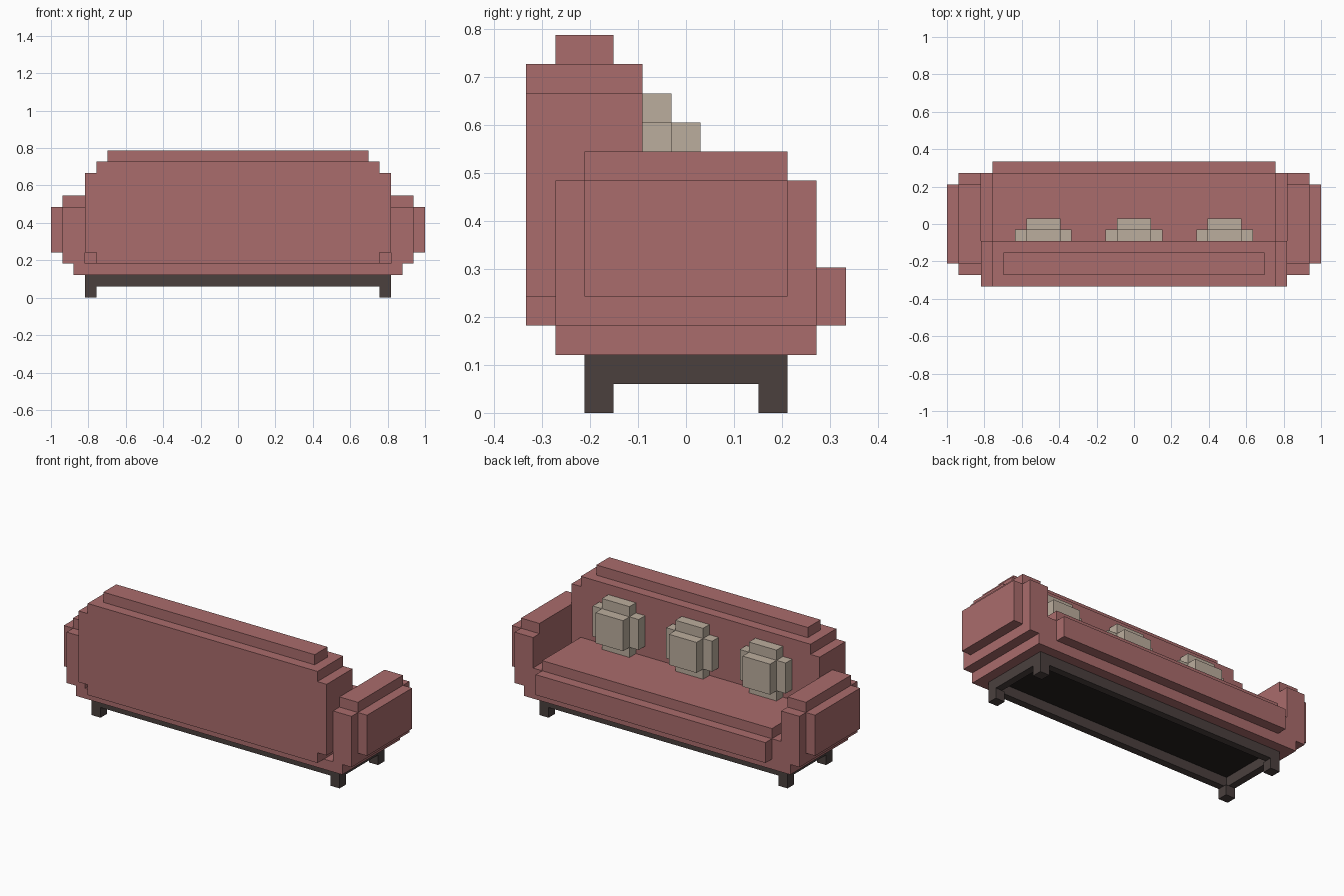
import bpy, bmesh
from mathutils import Vector

U = 2 / 33  # one block of the stepped grid

cube = bpy.data.objects.get("Cube")
if cube:
    bpy.data.objects.remove(cube, do_unlink=True)


def material(name, rgb):
    m = bpy.data.materials.new(name)
    m.use_nodes = True
    m.diffuse_color = (*rgb, 1)
    bsdf = m.node_tree.nodes["Principled BSDF"]
    bsdf.inputs["Base Color"].default_value = (*rgb, 1)
    bsdf.inputs["Roughness"].default_value = 0.9
    return m


RED = material("dusty red fabric", (0.40, 0.15, 0.15))
BEIGE = material("beige fabric", (0.50, 0.42, 0.34))
DARK = material("dark wood", (0.069, 0.051, 0.048))
BLACK = material("shadowed underside", (0.018, 0.014, 0.013))


def finish(name, bm, *mats):
    bmesh.ops.recalc_face_normals(bm, faces=bm.faces)
    mesh = bpy.data.meshes.new(name)
    bm.to_mesh(mesh)
    bm.free()
    for m in mats:
        mesh.materials.append(m)
    obj = bpy.data.objects.new(name, mesh)
    bpy.context.collection.objects.link(obj)
    return obj


def prism(name, outline, axis, lo, hi, mat):
    """Extrude an outline, given in blocks, along an axis from lo to hi."""
    bm = bmesh.new()
    verts = []
    for p in outline:
        co = list(p)
        co.insert(axis, lo)
        verts.append(bm.verts.new(Vector(co) * U))
    face = bm.faces.new(verts)
    new = bmesh.ops.extrude_face_region(bm, geom=[face])["geom"]
    shift = Vector((0, 0, 0))
    shift[axis] = (hi - lo) * U
    bmesh.ops.translate(bm, vec=shift, verts=[v for v in new if isinstance(v, bmesh.types.BMVert)])
    return finish(name, bm, mat)


def box(name, x, y, z, mat):
    return prism(name, [(x[0], y[0]), (x[1], y[0]), (x[1], y[1]), (x[0], y[1])], 2, *z, mat)


def stepped(cx, half, z0, z1):
    """Rectangle with one block notched out of each corner."""
    side = [(half - 1, z0), (half - 1, z0 + 1), (half, z0 + 1),
            (half, z1 - 1), (half - 1, z1 - 1), (half - 1, z1)]
    return [(cx + a, z) for a, z in side] + [(cx - a, z) for a, z in reversed(side)]


# Backrest with its top ridge
prism("backrest", stepped(0, 13.5, 3, 12), 1, -5.5, -1.5, RED)
box("backrest_ridge", (-11.5, 11.5), (-4.5, -2.5), (12, 13), RED)

# Base and seat with its front lip
box("seat_base", (-14.5, 14.5), (-4.5, 4.5), (2, 3), RED)
prism("seat", [(-1.5, 3), (5.5, 3), (5.5, 5), (4.5, 5), (4.5, 6), (-1.5, 6)],
      0, -12.5, 12.5, RED)

# Arms, outer arm panels and the low seat edges beside them
arm_outline = [(-4.5, 3), (4.5, 3), (4.5, 8), (3.5, 8),
               (3.5, 9), (-3.5, 9), (-3.5, 8), (-4.5, 8)]
for side, s in (("left", 1), ("right", -1)):
    prism(side + "_arm", arm_outline, 0, s * 13.5, s * 15.5, RED)
    box(side + "_arm_panel", (s * 15.5, s * 16.5), (-3.5, 3.5), (4, 8), RED)
    box(side + "_seat_edge", (s * 12.5, s * 13.5), (-1.5, 4.5), (3, 5), RED)
    for end, e in (("front", -1), ("back", 1)):
        box(f"{end}_{side}_leg", (s * 12.5, s * 13.5), (e * 2.5, e * 3.5), (0, 1), DARK)

# Cushions: stepped body with a raised front
for name, cx in (("right", -8), ("middle", 0), ("left", 8)):
    prism(name + "_cushion", stepped(cx, 2.5, 6, 11), 1, -1.5, -0.5, BEIGE)
    box(name + "_cushion_front", (cx - 1.5, cx + 1.5), (-0.5, 0.5), (7, 10), BEIGE)

# Plinth frame, hollowed from below
bm = bmesh.new()
bmesh.ops.create_cube(bm, size=U)
bmesh.ops.scale(bm, vec=(27, 7, 1), verts=bm.verts)
bmesh.ops.translate(bm, vec=(0, 0, 1.5 * U), verts=bm.verts)
bottom = min(bm.faces, key=lambda f: f.calc_center_median().z)
bmesh.ops.inset_region(bm, faces=[bottom], thickness=U)
new = bmesh.ops.extrude_face_region(bm, geom=[bottom])["geom"]
bmesh.ops.translate(bm, vec=(0, 0, 0.95 * U), verts=[v for v in new if isinstance(v, bmesh.types.BMVert)])
for f in new:
    if isinstance(f, bmesh.types.BMFace):
        f.material_index = 1
if bottom.is_valid:
    bmesh.ops.delete(bm, geom=[bottom], context="FACES_ONLY")
finish("plinth_frame", bm, DARK, BLACK)
